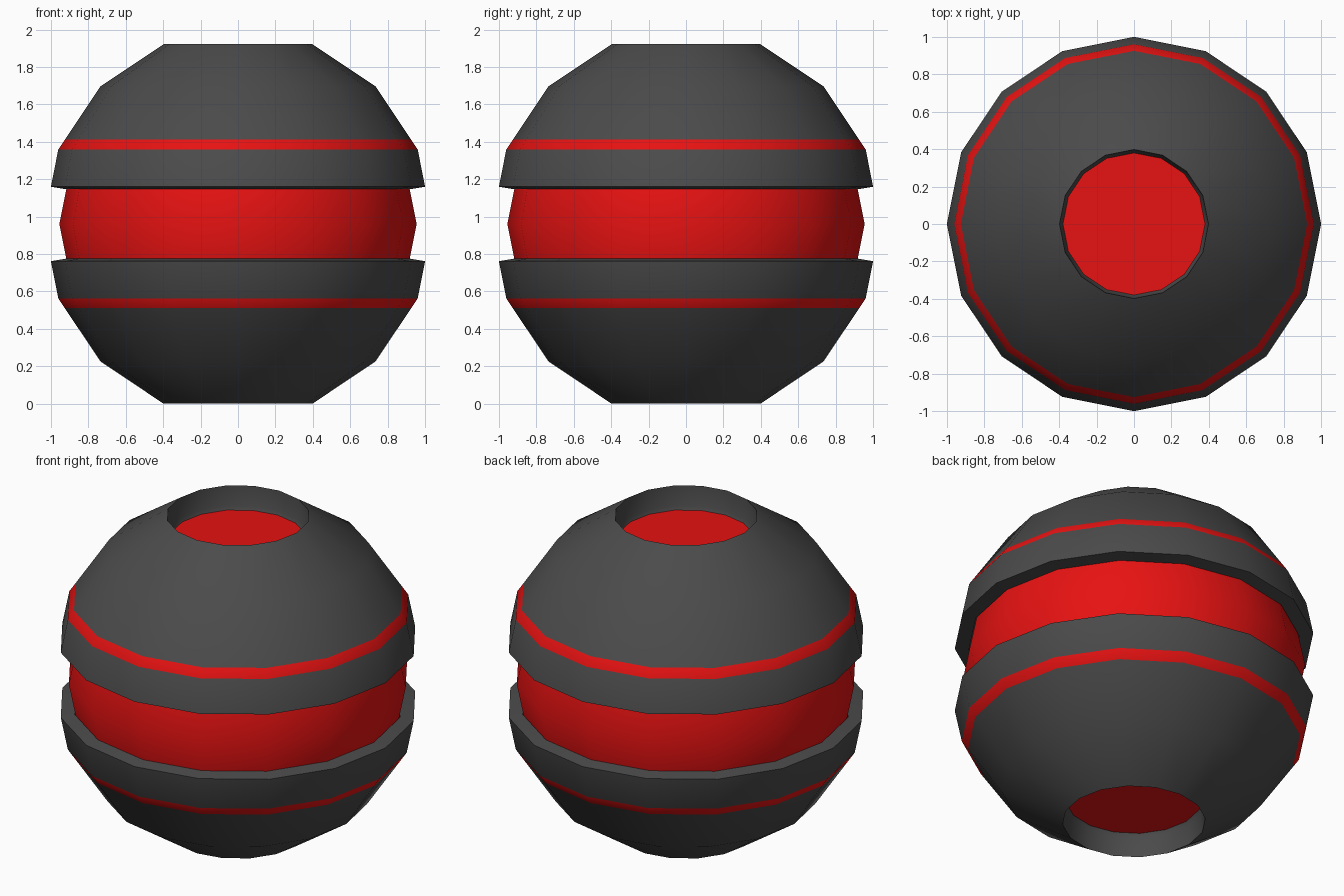
import bpy, bmesh
from math import cos, sin, pi, radians

if "Cube" in bpy.data.objects:
    bpy.data.objects.remove(bpy.data.objects["Cube"])

SIDES = 16
R_OUT, R_IN = 1.04, 0.955
CZ = R_OUT * cos(pi / 8)          # centre height, so the lower rim sits on z = 0


def material(name, rgb):
    m = bpy.data.materials.new(name)
    m.diffuse_color = (*rgb, 1)
    m.use_nodes = True
    m.node_tree.nodes["Principled BSDF"].inputs["Base Color"].default_value = m.diffuse_color
    return m


DARK = material("dark_shell", (0.07, 0.07, 0.07))
RED = material("red", (0.8, 0.006, 0.006))


def ring(radius, step):
    """(r, z) point of a sphere profile, in 22.5 degree steps from the equator."""
    return radius * cos(step * pi / 8), radius * sin(step * pi / 8)


def lerp(a, b, t):
    return a[0] + (b[0] - a[0]) * t, a[1] + (b[1] - a[1]) * t


def lathe(name, profile, mats, closed=False, sign=1, red_bands=()):
    """Spin an (r, z) profile round z; open profiles get flat end caps."""
    bm = bmesh.new()
    loops = [[bm.verts.new((r * cos(2 * pi * i / SIDES), r * sin(2 * pi * i / SIDES), CZ + sign * z))
              for i in range(SIDES)] for r, z in profile]
    n = len(loops)
    for k in range(n if closed else n - 1):
        a, b = loops[k], loops[(k + 1) % n]
        for i in range(SIDES):
            j = (i + 1) % SIDES
            f = bm.faces.new((a[i], a[j], b[j], b[i]))
            f.material_index = 1 if k in red_bands else 0
    if not closed:
        bm.faces.new(loops[0])
        bm.faces.new(loops[-1])
    bmesh.ops.recalc_face_normals(bm, faces=bm.faces)
    me = bpy.data.meshes.new(name)
    bm.to_mesh(me)
    bm.free()
    for m in mats:
        me.materials.append(m)
    ob = bpy.data.objects.new(name, me)
    bpy.context.collection.objects.link(ob)
    bpy.ops.object.select_all(action='DESELECT')
    ob.select_set(True)
    bpy.context.view_layer.objects.active = ob
    bpy.ops.object.shade_smooth_by_angle(angle=radians(25))
    return ob


# Red core with flat ends that show through the two holes
half = [ring(R_IN, 1), ring(R_IN, 2), (0.45, 0.815)]
lathe("core", [(r, -z) for r, z in reversed(half)] + [(R_IN, 0)] + half, [RED])

# Thick shell halves: lip, red stripe, shoulder, then the hole wall and inner side
o1, o2 = ring(R_OUT, 1), ring(R_OUT, 2)
shell = [
    lerp((R_OUT, 0), o1, 0.5),    # slot lip
    o1,
    lerp(o1, o2, 0.155),          # stripe edge
    o2,
    ring(R_OUT, 3),               # hole rim
    (0.39, 0.84),
    (0.38, 0.818),
    (0.46, 0.825),
    ring(R_IN + 0.006, 2),
    ring(R_IN + 0.006, 1),
    (0.922, 0.186),               # inner lip
]
for name, sign in (("upper_shell", 1), ("lower_shell", -1)):
    lathe(name, shell, [DARK, RED], closed=True, sign=sign, red_bands=(1,))
